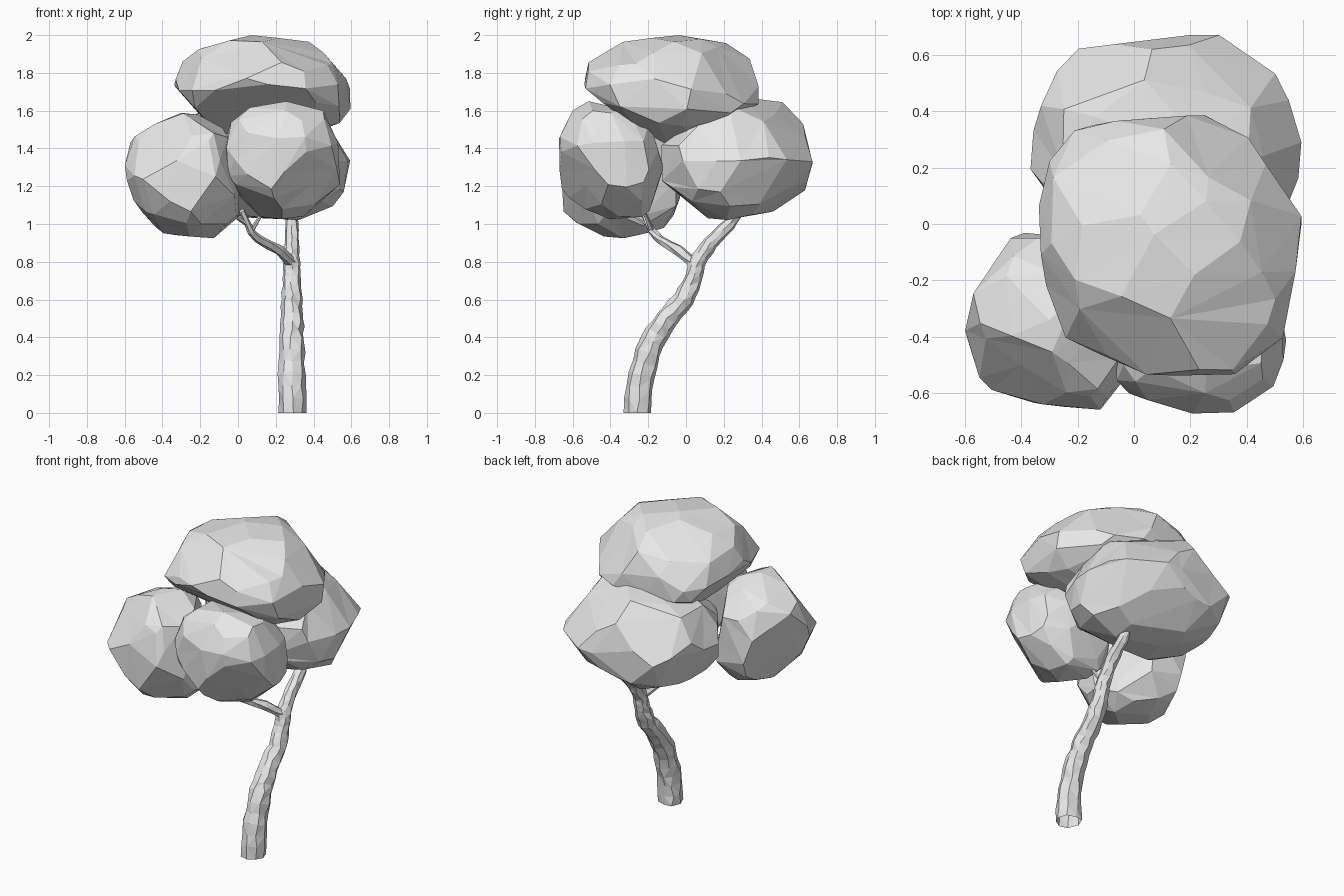
import bpy, bmesh, math, random
from mathutils import Vector

cube = bpy.data.objects.get("Cube")
if cube:
    bpy.data.objects.remove(cube, do_unlink=True)

grey = bpy.data.materials.new("plain grey")
grey.use_nodes = True
tone = (0.8, 0.8, 0.8, 1)
grey.diffuse_color = tone
grey.node_tree.nodes["Principled BSDF"].inputs["Base Color"].default_value = tone


def finish(name, bm):
    """Turn a bmesh into a flat shaded grey object."""
    bmesh.ops.recalc_face_normals(bm, faces=bm.faces)
    mesh = bpy.data.meshes.new(name)
    bm.to_mesh(mesh)
    bm.free()
    mesh.materials.append(grey)
    obj = bpy.data.objects.new(name, mesh)
    bpy.context.collection.objects.link(obj)
    return obj


def plane_axes(turn, tilt, height=0):
    """Right and up axes of a profile plane, and the point it is measured from."""
    a, e = math.radians(turn), math.radians(tilt)
    right = Vector((math.cos(a), math.sin(a), 0))
    ahead = Vector((-math.sin(a), math.cos(a), 0))
    return right, ahead * math.sin(e) + Vector((0, 0, math.cos(e))), Vector((0, 0, height))


# Profile planes: three square to the axes, three diagonal ones through the middle height
PLANES = {
    "front": plane_axes(0, 0),
    "side": plane_axes(90, 0),
    "plan": plane_axes(0, 90),
    "front_slant": plane_axes(35, 25, 1),
    "back_slant": plane_axes(215, 25, 1),
    "under_slant": plane_axes(145, -33, 1),
}


def cross(a, b):
    return a[0] * b[1] - a[1] * b[0]


def reach(corners, ray):
    """Distance along the ray from the centre to a closed flat outline."""
    for a, b in zip(corners, corners[1:] + corners[:1]):
        edge = b - a
        den = cross(ray, edge)
        if abs(den) > 1e-9:
            t = cross(a, edge) / den
            s = cross(a, ray) / den
            if t > 0 and -1e-6 <= s <= 1 + 1e-6:
                return t
    return math.inf


def leaf_clump(name, seed, **profiles):
    """Faceted clump that swells until it meets its profiles."""
    rng = random.Random(seed)

    def middle(values):
        return (min(values) + max(values)) / 2

    centre = Vector((middle([p[0] for p in profiles["plan"]]),
                     middle([p[1] for p in profiles["plan"]]),
                     middle([p[1] for p in profiles["front"]])))
    outlines = []
    for plane, points in profiles.items():
        right, up, pivot = PLANES[plane]
        origin = Vector(((centre - pivot).dot(right), (centre - pivot).dot(up)))
        corners = [Vector(p) - origin for p in points]
        corners.sort(key=lambda c: math.atan2(c.y, c.x))
        outlines.append((right, up, corners))
    bm = bmesh.new()
    bmesh.ops.create_icosphere(bm, subdivisions=4, radius=1)
    for v in bm.verts:
        d = (v.co + Vector([rng.uniform(-0.02, 0.02) for _ in range(3)])).normalized()
        limits = [reach(corners, (d.dot(right), d.dot(up))) for right, up, corners in outlines]
        rounded = (sum(r ** -2 for r in limits[:3]) / 2) ** -0.5
        v.co = centre + d * min(min(limits), rounded * 1.05) * rng.uniform(0.995, 1.01)
    obj = finish(name, bm)
    # Merge into large uneven facets
    facets = obj.modifiers.new("large facets", "DECIMATE")
    facets.ratio = 0.095
    return obj


def limb(name, path, radii, sides, steps, rough, seed):
    """Rough tapered tube along a path, open at its base."""
    rng = random.Random(seed)
    points = [Vector(p) for p in path]
    bm = bmesh.new()
    rings = []
    count = (len(points) - 1) * steps
    for i in range(count + 1):
        k = min(i // steps, len(points) - 2)
        t = i / steps - k
        centre = points[k].lerp(points[k + 1], t)
        radius = radii[k] + (radii[k + 1] - radii[k]) * t
        along = points[min(k + 2, len(points) - 1)] - points[max(k - 1, 0)]
        if i == 0 and centre.z == 0:
            along = Vector((0, 0, 1))
        across = along.cross(Vector((0, 1, 0))) if abs(along.x) > 0.01 else Vector((1, 0, 0))
        across.normalize()
        other = along.normalized().cross(across)
        ring = []
        for s in range(sides):
            a = math.tau * (s + rng.uniform(-0.2, 0.2)) / sides
            r = radius * rng.uniform(1 - rough, 1 + rough)
            ring.append(bm.verts.new(centre + across * math.cos(a) * r + other * math.sin(a) * r))
        rings.append(ring)
    for lower, upper in zip(rings, rings[1:]):
        for s in range(sides):
            n = (s + 1) % sides
            bm.faces.new((lower[s], lower[n], upper[n], upper[s]))
    bm.faces.new(rings[-1])
    bmesh.ops.triangulate(bm, faces=bm.faces)
    return finish(name, bm)


# Foliage
leaf_clump(
    "top_leaves", 4,
    front=[(-0.38, 1.68), (-0.27, 1.91), (0.07, 2.0), (0.41, 1.96), (0.52, 1.9),
           (0.61, 1.67), (0.56, 1.54), (0.15, 1.41), (-0.35, 1.57)],
    side=[(-0.56, 1.67), (-0.52, 1.86), (-0.4, 1.96), (-0.03, 2.0), (0.28, 1.95),
          (0.36, 1.82), (0.4, 1.64), (-0.1, 1.41), (-0.42, 1.58)],
    plan=[(-0.38, -0.08), (-0.28, -0.43), (-0.06, -0.53), (0.3, -0.56), (0.53, -0.41),
          (0.61, -0.03), (0.53, 0.25), (0.25, 0.4), (-0.2, 0.35), (-0.28, 0.27)],
    front_slant=[(-0.47, 0.49), (-0.28, 0.83), (-0.15, 0.89), (0.26, 0.91), (0.51, 0.58),
                 (0.49, 0.41), (0.35, 0.3), (0.11, 0.25), (-0.28, 0.38)],
    back_slant=[(-0.57, 0.63), (-0.47, 0.82), (-0.27, 0.99), (0.09, 1.02), (0.31, 0.87),
                (0.47, 0.67), (0.45, 0.57), (0.19, 0.4), (-0.02, 0.39), (-0.5, 0.52)],
    under_slant=[(-0.67, 0.59), (-0.47, 0.88), (-0.31, 0.94), (0.09, 0.94), (0.27, 0.79),
                 (0.4, 0.6), (0, 0.3), (-0.6, 0.47)])
leaf_clump(
    "back_leaves", 11,
    front=[(-0.37, 1.35), (-0.25, 1.14), (0, 1.04), (0.33, 1.02), (0.53, 1.1),
           (0.6, 1.21), (0.59, 1.47), (0.45, 1.62), (0.1, 1.68), (-0.25, 1.58)],
    side=[(0.67, 1.31), (0.62, 1.15), (0.54, 1.08), (0.2, 1.02), (-0.1, 1.07), (-0.14, 1.3),
          (-0.13, 1.42), (0.1, 1.58), (0.31, 1.67), (0.56, 1.64), (0.62, 1.54)],
    plan=[(-0.38, 0.2), (-0.36, 0.38), (-0.21, 0.62), (0.26, 0.68), (0.4, 0.63),
          (0.54, 0.52), (0.6, 0.2), (0.5, -0.03), (0.3, -0.13), (-0.15, -0.1)],
    front_slant=[(0.72, 0.37), (0.55, 0.56), (0.2, 0.85), (-0.4, 0.75), (-0.4, 0.1),
                 (0.28, 0), (0.54, 0.04)],
    back_slant=[(-0.73, 0.26), (-0.51, 0.53), (-0.3, 0.72), (0.1, 0.65), (0.26, 0.3),
                (0.18, 0.05), (0.04, -0.06), (-0.27, -0.1), (-0.59, 0.07)],
    under_slant=[(0.54, 0.46), (0.26, 0.79), (-0.2, 0.76), (-0.45, 0.45), (-0.34, 0.24),
                 (0.09, 0.07), (0.34, 0.06)])
leaf_clump(
    "right_leaves", 7,
    front=[(-0.61, 1.27), (-0.55, 1.5), (-0.3, 1.59), (-0.09, 1.54), (0.03, 1.3),
           (0.02, 1.01), (-0.14, 0.92), (-0.49, 0.96), (-0.59, 1.1)],
    side=[(-0.67, 1.23), (-0.66, 1.08), (-0.59, 0.97), (-0.34, 0.92), (-0.1, 0.98),
          (-0.03, 1.1), (-0.05, 1.4), (-0.2, 1.56), (-0.42, 1.6), (-0.6, 1.48)],
    plan=[(-0.61, -0.33), (-0.6, -0.2), (-0.49, -0.04), (-0.37, -0.03), (-0.1, -0.06),
          (0.03, -0.25), (-0.03, -0.6), (-0.15, -0.67), (-0.37, -0.63), (-0.54, -0.58)],
    front_slant=[(-0.77, 0.16), (-0.65, 0.43), (-0.48, 0.49), (-0.15, 0.5), (0.05, 0.1),
                 (-0.22, -0.15), (-0.58, -0.15)],
    back_slant=[(0.76, 0.29), (0.65, 0.43), (0.5, 0.62), (0.25, 0.55), (0.17, 0.07),
                (0.3, -0.06), (0.61, -0.02)],
    under_slant=[(0.33, 0.08), (0.23, -0.25), (0.12, -0.32), (-0.15, -0.34), (-0.29, -0.11),
                 (-0.2, 0.3), (0.25, 0.3)])
leaf_clump(
    "left_leaves", 23,
    front=[(-0.07, 1.38), (-0.05, 1.53), (0.06, 1.62), (0.25, 1.65), (0.46, 1.6),
           (0.54, 1.4), (0.54, 1.21), (0.32, 1.02), (0.06, 1.04), (-0.04, 1.2)],
    side=[(-0.67, 1.23), (-0.67, 1.47), (-0.6, 1.6), (-0.51, 1.65), (-0.31, 1.6),
          (-0.17, 1.47), (-0.12, 1.3), (-0.2, 1.04), (-0.46, 1.02), (-0.65, 1.13)],
    plan=[(-0.06, -0.59), (0.2, -0.67), (0.35, -0.67), (0.51, -0.56), (0.54, -0.42),
          (0.5, -0.2), (0.3, -0.11), (0.05, -0.14), (-0.07, -0.35)],
    front_slant=[(-0.38, 0.1), (-0.35, 0.3), (-0.22, 0.38), (0, 0.5), (0.25, 0.45),
                 (0.34, 0.16), (0.24, -0.16), (-0.18, -0.18)],
    under_slant=[(-0.74, 0.24), (-0.67, 0.48), (-0.5, 0.65), (-0.1, 0.6), (0, 0.1),
                 (-0.27, -0.06), (-0.51, -0.1)])

# Leaning trunk
trunk = [(0.285, y, z) for y, z in (
    (-0.255, 0), (-0.24, 0.2), (-0.18, 0.38), (-0.1, 0.5), (-0.01, 0.6),
    (0.04, 0.71), (0.06, 0.8), (0.13, 0.9), (0.23, 1.0), (0.29, 1.08))]
limb("trunk", trunk,
     (0.076, 0.07, 0.066, 0.061, 0.055, 0.048, 0.044, 0.039, 0.034, 0.025), 8, 3, 0.09, 3)

# Branch and its twigs
fork = (0.07, -0.18, 0.96)
limb("branch", [(0.285, 0.05, 0.79), (0.22, -0.04, 0.86), (0.11, -0.14, 0.92), fork, (0.02, -0.23, 1.07)],
     (0.03, 0.027, 0.024, 0.02, 0.015), 6, 2, 0.1, 5)
limb("left_twig", [fork, (0.13, -0.22, 1.06)], (0.014, 0.009), 5, 1, 0.05, 6)
limb("front_twig", [(0.05, -0.2, 1.0), (-0.04, -0.29, 1.06)], (0.014, 0.01), 5, 1, 0.05, 8)
